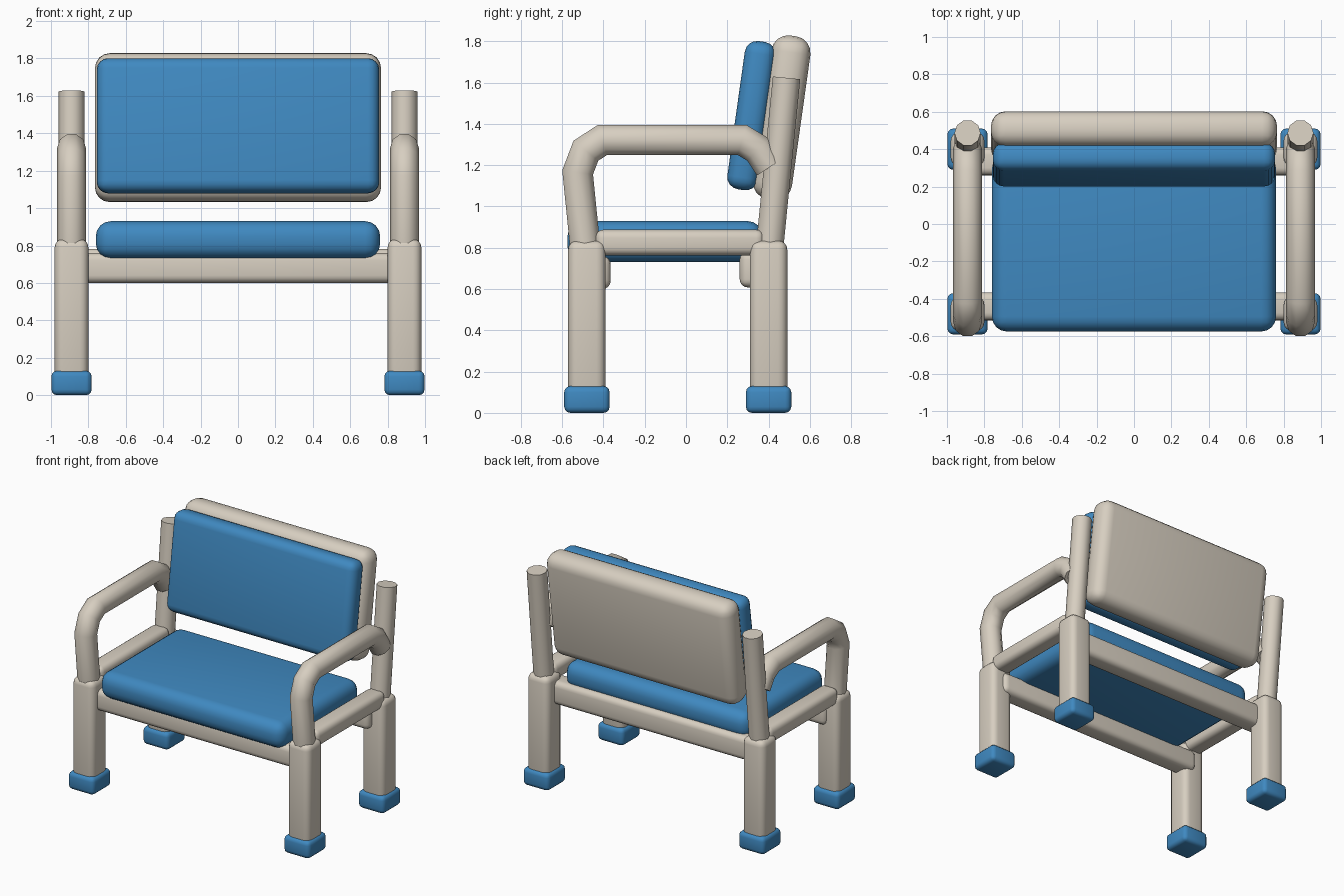
import bpy, bmesh, math
from mathutils import Vector, Matrix

if "Cube" in bpy.data.objects:
    bpy.data.objects.remove(bpy.data.objects["Cube"])


def material(name, col):
    m = bpy.data.materials.new(name)
    m.diffuse_color = (*col, 1)
    m.use_nodes = True
    m.node_tree.nodes["Principled BSDF"].inputs["Base Color"].default_value = m.diffuse_color
    return m


BLUE = material("blue", (0.05, 0.25, 0.53))
BEIGE = material("beige", (0.68, 0.62, 0.53))


def finish(name, bm, mat, angle):
    bmesh.ops.recalc_face_normals(bm, faces=bm.faces)
    me = bpy.data.meshes.new(name)
    bm.to_mesh(me)
    bm.free()
    me.materials.append(mat)
    ob = bpy.data.objects.new(name, me)
    bpy.context.collection.objects.link(ob)
    bpy.ops.object.select_all(action='DESELECT')
    bpy.context.view_layer.objects.active = ob
    ob.select_set(True)
    bpy.ops.object.shade_smooth_by_angle(angle=math.radians(angle))
    return ob


def rounded_box(name, centre, size, bevel, mat, tilt=0, segs=4):
    bm = bmesh.new()
    bmesh.ops.create_cube(bm, size=1)
    bmesh.ops.scale(bm, vec=size, verts=bm.verts)
    bmesh.ops.bevel(bm, geom=bm.edges[:], offset=bevel, segments=segs,
                    profile=0.5, affect='EDGES', clamp_overlap=True)
    bm.transform(Matrix.Translation(centre) @ Matrix.Rotation(math.radians(-tilt), 4, 'X'))
    return finish(name, bm, mat, 40)


def tube(name, x, path, r, mat, sides=10):
    """Capped tube along (y, z) points in the plane at x, with mitred bends."""
    bm = bmesh.new()
    pts = [Vector((x, y, z)) for y, z in path]
    rings = []
    for i, p in enumerate(pts):
        a = (p - pts[i - 1]).normalized() if i else None
        b = (pts[i + 1] - p).normalized() if i < len(pts) - 1 else None
        d = ((a or b) + (b or a)).normalized()
        side = Vector((1, 0, 0))
        up = side.cross(d) / d.dot(a or b)
        rings.append([bm.verts.new(p + r * (side * math.cos(t) + up * math.sin(t)))
                      for t in (2 * math.pi * k / sides for k in range(sides))])
    for q, s in zip(rings, rings[1:]):
        for k in range(sides):
            n = (k + 1) % sides
            bm.faces.new((q[k], q[n], s[n], s[k]))
    bm.faces.new(rings[0])
    bm.faces.new(rings[-1])
    return finish(name, bm, mat, 45)


# Seat, backrest cushion and backrest shell
rounded_box("seat", (0, -0.10, 0.83), (1.52, 0.95, 0.20), 0.08, BLUE)
rounded_box("back_cushion", (0, 0.317, 1.44), (1.51, 0.15, 0.725), 0.06, BLUE, 8)
rounded_box("back_shell", (0, 0.464, 1.43), (1.53, 0.19, 0.80), 0.08, BEIGE, 8)

# Cross rails under the seat
rounded_box("front_rail", (0, -0.44, 0.68), (1.78, 0.15, 0.16), 0.04, BEIGE)
rounded_box("back_rail", (0, 0.335, 0.695), (1.78, 0.15, 0.175), 0.04, BEIGE)

for s, side in ((-1, "left"), (1, "right")):
    x = 0.89 * s
    # Legs with blue feet
    for y, end in ((-0.48, "front"), (0.40, "back")):
        rounded_box(f"{end}_leg_{side}", (x, y, 0.455), (0.18, 0.182, 0.76), 0.045, BEIGE)
        rounded_box(f"{end}_foot_{side}", (x, y, 0.065), (0.215, 0.22, 0.13), 0.03, BLUE, segs=3)
    # Side rail, leaning back post and bent armrest
    rounded_box(f"side_rail_{side}", (x, -0.03, 0.825), (0.14, 0.82, 0.125), 0.04, BEIGE)
    tube(f"back_post_{side}", x, [(0.395, 0.70), (0.487, 1.623)], 0.07, BEIGE)
    tube(f"armrest_{side}", x, [(-0.483, 0.75), (-0.525, 1.165), (-0.485, 1.27), (-0.405, 1.322),
                                (0.272, 1.322), (0.35, 1.275), (0.405, 1.19)], 0.077, BEIGE)
